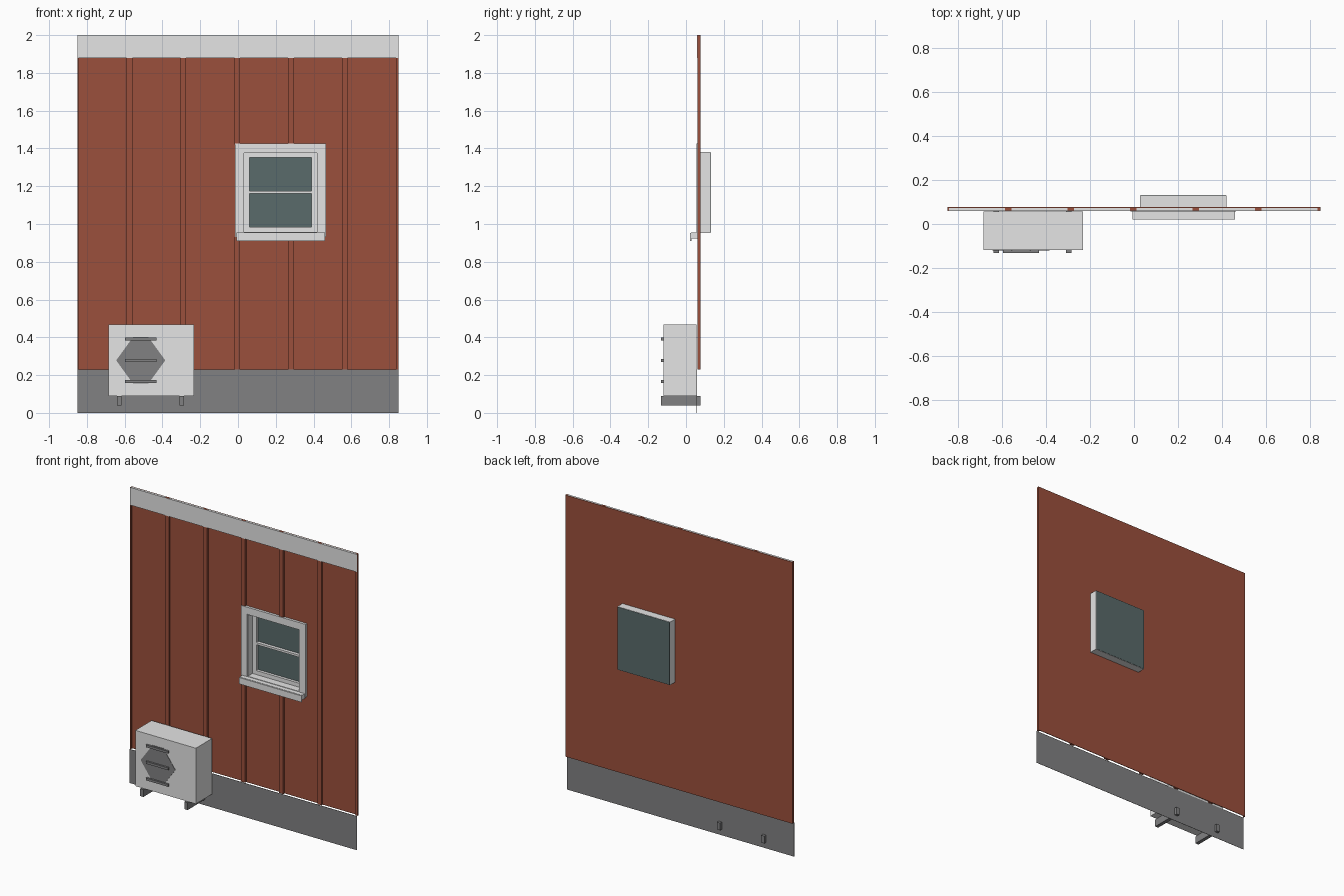
import bpy
import bmesh
import math

default_cube = bpy.data.objects.get("Cube")
if default_cube:
    bpy.data.objects.remove(default_cube, do_unlink=True)


def material(name, color):
    mat = bpy.data.materials.new(name)
    mat.use_nodes = True
    rgba = (*color, 1)
    mat.diffuse_color = rgba
    mat.node_tree.nodes["Principled BSDF"].inputs["Base Color"].default_value = rgba
    return mat


RED = material("red_siding", (0.33, 0.08, 0.045))
WHITE = material("off_white", (0.78, 0.78, 0.78))
GREY = material("dark_grey", (0.22, 0.22, 0.225))
GLASS = material("window_glass", (0.1, 0.145, 0.145))


def finish(name, bm, mat):
    bmesh.ops.recalc_face_normals(bm, faces=bm.faces)
    mesh = bpy.data.meshes.new(name)
    bm.to_mesh(mesh)
    bm.free()
    mesh.materials.append(mat)
    obj = bpy.data.objects.new(name, mesh)
    bpy.context.collection.objects.link(obj)
    return obj


def box(name, xs, ys, zs, mat):
    """Box between pairs of limits on each axis."""
    bm = bmesh.new()
    bmesh.ops.create_cube(bm, size=1)
    for v in bm.verts:
        v.co = [sum(lim) / 2 + c * (lim[1] - lim[0])
                for c, lim in zip(v.co, (xs, ys, zs))]
    return finish(name, bm, mat)


def frame(name, outer, inner, ys, mat):
    """Rectangular ring in the xz plane; outer and inner are ((x, x), (z, z))."""
    bm = bmesh.new()
    rings = []
    for (xs, zs), y in ((outer, ys[0]), (outer, ys[1]), (inner, ys[1]), (inner, ys[0])):
        corners = ((xs[0], zs[0]), (xs[1], zs[0]), (xs[1], zs[1]), (xs[0], zs[1]))
        rings.append([bm.verts.new((x, y, z)) for x, z in corners])
    for r in range(4):
        a, b = rings[r], rings[(r + 1) % 4]
        for i in range(4):
            j = (i + 1) % 4
            bm.faces.new((a[i], a[j], b[j], b[i]))
    return finish(name, bm, mat)


HALF = 0.85
SIDING_BASE, TOP = 0.23, 2.0
FRONT, BACK = 0.061, 0.077
OPENING = ((0.03, 0.42), (0.955, 1.378))

# Wall sheet with window opening, and the foundation strip
frame("wall_siding", ((-HALF, HALF), (SIDING_BASE, TOP)), OPENING, (BACK - 0.003, BACK), RED)
box("foundation", (-HALF, HALF), (0.0565, 0.058), (0, SIDING_BASE), GREY)

# Battens, broken where the window sits
for i in range(7):
    x = -0.859 + 0.285 * i
    xs = (max(x - 0.015, -HALF), min(x + 0.015, HALF))
    if i in (3, 4):
        spans = ((SIDING_BASE, 0.93), (1.42, TOP))
    else:
        spans = ((SIDING_BASE, TOP),)
    for zs in spans:
        box("batten", xs, (FRONT, BACK), zs, RED)

# Top trim board
box("top_trim", (-HALF + 0.001, HALF - 0.001), (0.0595, 0.0755), (1.88, TOP - 0.0005), WHITE)

# Window: casing, deep jamb box, sash, rail, glass and sill
box_outer = ((0.028, 0.422), (0.953, 1.38))
sash_inner = ((0.062, 0.39), (0.985, 1.352))
frame("window_casing", ((-0.015, 0.465), (0.93, 1.425)), OPENING, (0.056, 0.0735), WHITE)
frame("window_jamb", box_outer, ((0.033, 0.417), (0.958, 1.375)), (0.058, 0.1305), WHITE)
frame("window_sash", OPENING, sash_inner, (0.108, 0.128), WHITE)
box("window_rail", sash_inner[0], (0.105, 0.128), (1.162, 1.176), WHITE)
box("window_glass", OPENING[0], (0.127, 0.132), OPENING[1], GLASS)
box("window_sill", (-0.007, 0.46), (0.027, 0.064), (0.922, 0.955), WHITE)
box("window_sill_lip", (-0.007, 0.46), (0.021, 0.028), (0.91, 0.953), WHITE)

# Outdoor air unit with feet
box("air_unit_case", (-0.686, -0.233), (-0.118, 0.056), (0.09, 0.467), WHITE)
for x in (-0.628, -0.297):
    box("air_unit_foot", (x - 0.012, x + 0.012), (-0.132, 0.077), (0.04, 0.09), GREY)

# Ten-sided fan face and its grille bars
FAN_X, FAN_Z, FAN_R = -0.515, 0.278, 0.13
bm = bmesh.new()
bmesh.ops.create_cone(bm, cap_ends=True, segments=10, radius1=FAN_R, radius2=FAN_R, depth=0.003)
for v in bm.verts:
    # Stand the disc upright with a vertex pointing to each side
    a = round((math.atan2(v.co.y, v.co.x) % math.tau) / (math.pi / 5)) * math.pi / 5
    v.co = (FAN_X + FAN_R * math.cos(a), -0.1185 + v.co.z, FAN_Z + FAN_R * math.sin(a))
finish("fan_face", bm, GREY)
for step in (-1, 0, 1):
    z = FAN_Z + step * 0.112
    box("fan_grille_bar", (FAN_X - 0.083, FAN_X + 0.083), (-0.132, -0.119),
        (z - 0.008, z + 0.008), GREY)
